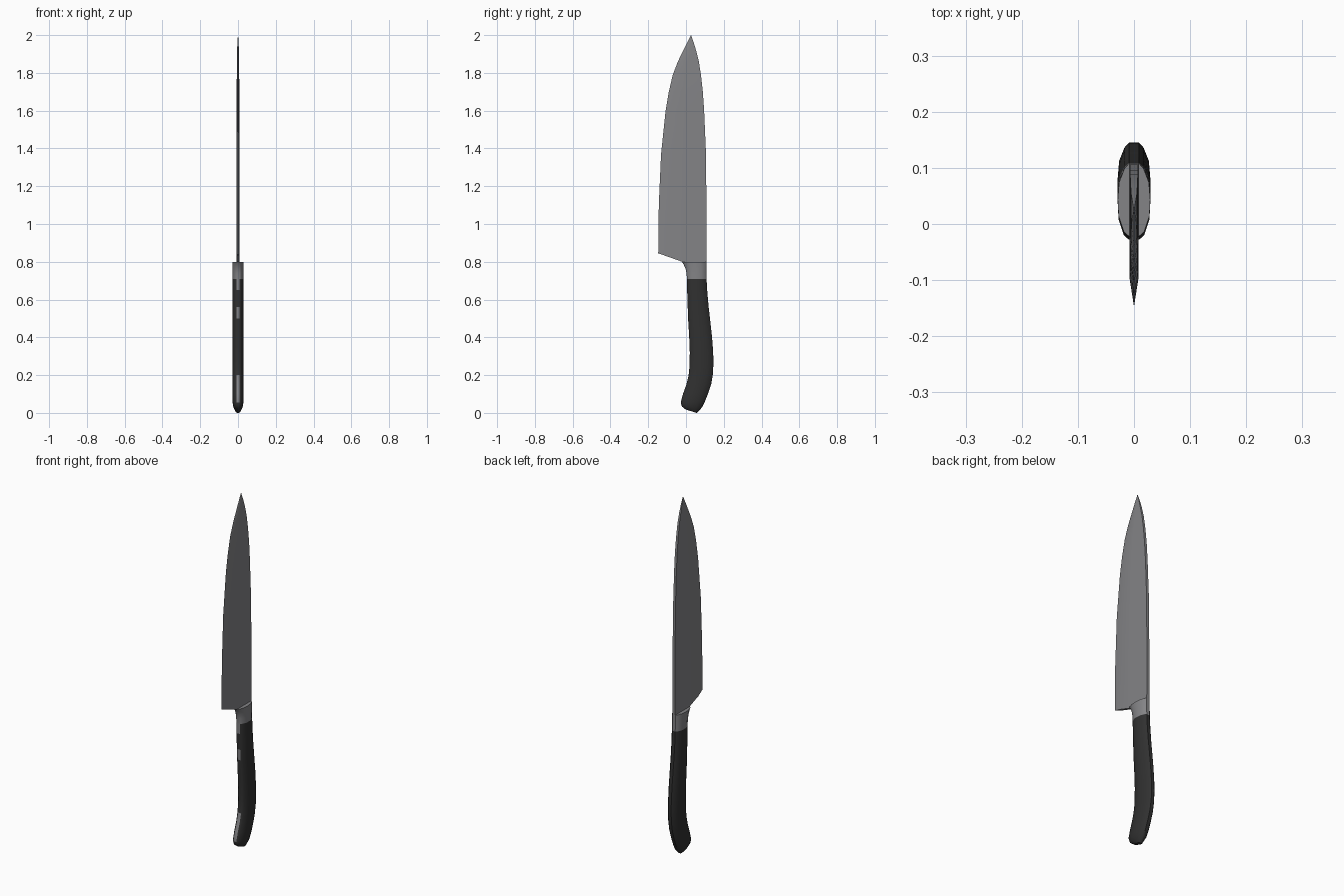
import bpy, bmesh, math

if "Cube" in bpy.data.objects:
    bpy.data.objects.remove(bpy.data.objects["Cube"])


def material(name, rgb):
    m = bpy.data.materials.new(name)
    m.diffuse_color = (*rgb, 1)
    m.use_nodes = True
    m.node_tree.nodes["Principled BSDF"].inputs["Base Color"].default_value = m.diffuse_color
    return m


STEEL = material("steel grey", (0.23, 0.23, 0.24))
BLACK = material("handle black", (0.03, 0.03, 0.03))


def loft(name, rings, mats, angle):
    """Bridge equal-length closed rings and cap both ends."""
    bm = bmesh.new()
    loops = [[bm.verts.new(p) for p in r] for r in rings]
    n = len(loops[0])
    for a, b in zip(loops, loops[1:]):
        for i in range(n):
            j = (i + 1) % n
            bm.faces.new((a[i], a[j], b[j], b[i]))
    bm.faces.new(loops[0])
    bm.faces.new(loops[-1])
    bmesh.ops.remove_doubles(bm, verts=bm.verts, dist=1e-5)
    bmesh.ops.recalc_face_normals(bm, faces=bm.faces)
    me = bpy.data.meshes.new(name)
    bm.to_mesh(me)
    bm.free()
    for m in mats:
        me.materials.append(m)
    ob = bpy.data.objects.new(name, me)
    bpy.context.collection.objects.link(ob)
    bpy.ops.object.select_all(action='DESELECT')
    ob.select_set(True)
    bpy.context.view_layer.objects.active = ob
    bpy.ops.object.shade_smooth_by_angle(angle=math.radians(angle))
    return ob


# Blade: stations of spine (y, z), edge (y, z), half thickness
blade = [
    (.108, .80, -.147, .845, .0085),
    (.108, 1.10, -.144, 1.10, .008),
    (.106, 1.37, -.132, 1.37, .0075),
    (.096, 1.60, -.108, 1.60, .007),
    (.089, 1.70, -.091, 1.70, .007),
    (.079, 1.79, -.070, 1.79, .0065),
    (.068, 1.86, -.043, 1.86, .006),
    (.053, 1.92, -.014, 1.92, .005),
    (.041, 1.96, .006, 1.96, .003),
    (.027, 2.00, .0265, 1.9995, .0006),
]
rings = []
for k, (sy, sz, ey, ez, t) in enumerate(blade):
    mid = (-.02, .80) if k == 0 else ((sy + ey) / 2, (sz + ez) / 2)
    bev = (ey + (mid[0] - ey) * .38, ez + (mid[1] - ez) * .38)
    side = [(t, sy, sz), (t, *mid), (t * .9, *bev)]
    rings.append(side + [(0, ey, ez)] + [(-x, y, z) for x, y, z in reversed(side)])
loft("blade", rings, [STEEL], 25)

# Grip cross-section: fraction from front to back, half width
SECTION = [(0, .009), (.06, .018), (.28, .0275), (.5, .029), (.74, .0265), (.93, .017), (1, .009)]


def grip_ring(fy, fz, by, bz, s=1):
    half = [(w * s, fy + (by - fy) * v, fz + (bz - fz) * v) for v, w in SECTION]
    return half + [(-x, y, z) for x, y, z in reversed(half)]


# Bolster: flared steel collar
bolster = [(-.022, .80, .108, .80), (-.012, .785, .108, .785), (-.003, .765, .108, .765),
           (.003, .74, .108, .74), (.005, .708, .109, .708)]
loft("bolster", [grip_ring(*r) for r in bolster], [STEEL], 40)

# Handle: curved black grip
handle = [
    (.005, .708, .109, .708), (.006, .65, .112, .65), (.009, .56, .120, .56),
    (.011, .50, .127, .50), (.017, .40, .138, .40), (.020, .32, .144, .32),
    (.019, .25, .145, .26), (.014, .20, .143, .21), (.002, .15, .134, .155),
    (-.016, .10, .118, .105), (-.028, .055, .10, .06),
    (-.022, .034, .084, .028, .85), (-.002, .018, .060, .003, .5),
    (.004, .016, .056, .0, .42),
]
grip = loft("handle", [grip_ring(*r) for r in handle], [BLACK, STEEL], 40)

# Tang showing through along the front of the grip
for p in grip.data.polygons:
    c = p.center
    if p.normal.y < -.7 and abs(c.x) < .001:
        if c.z > .65 or .5 < c.z < .56 or .06 < c.z < .21:
            p.material_index = 1
